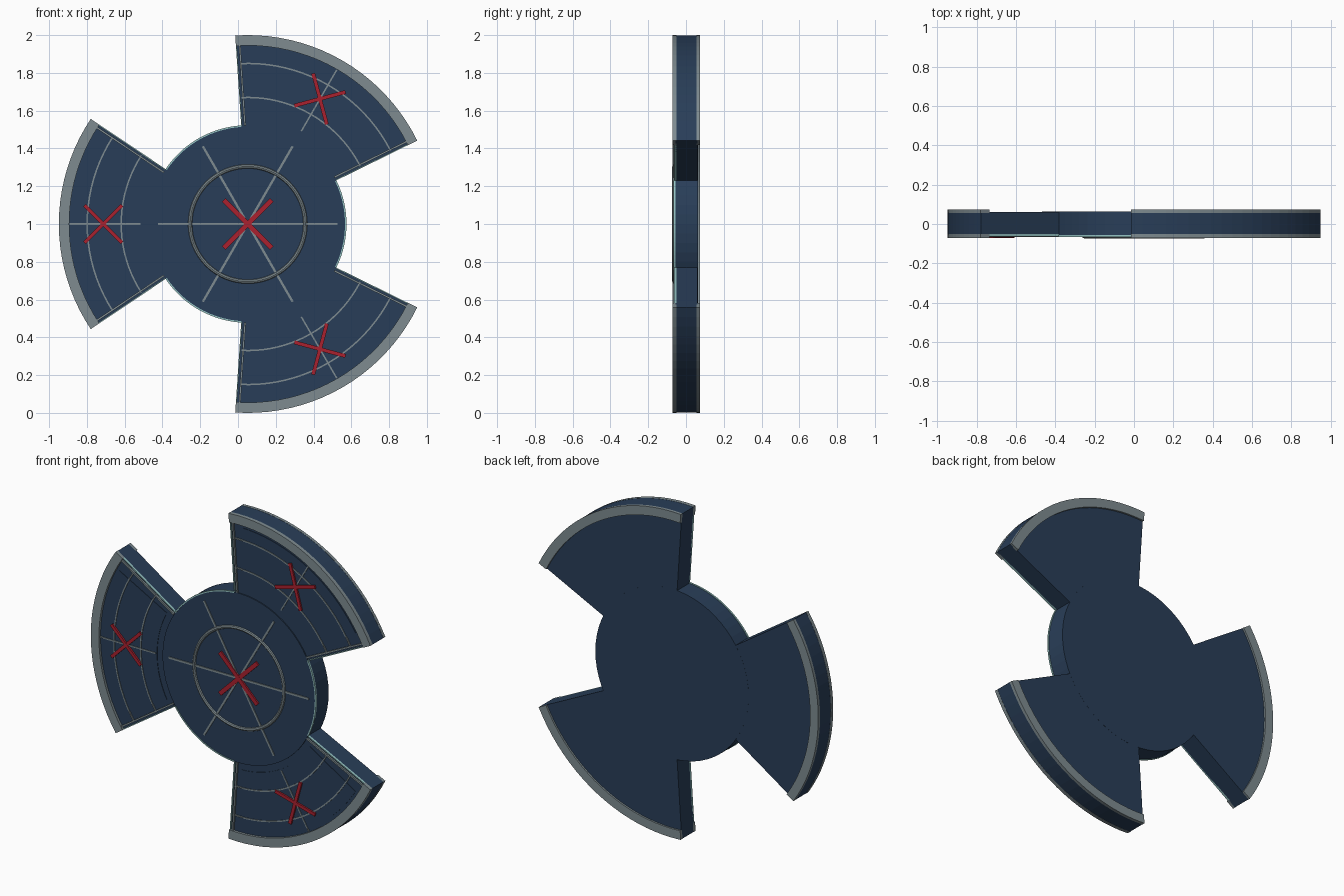
import bpy, bmesh
from math import sin, cos, pi, radians
from mathutils import Matrix, Vector

if "Cube" in bpy.data.objects:
    bpy.data.objects.remove(bpy.data.objects["Cube"])

CX, CZ = 0.0515, 1.0          # hub centre
HALF = 33.8                   # half angle of one blade
BLADES = {"upper": 60, "left": 180, "lower": 300}


def material(name, rgb):
    m = bpy.data.materials.new(name)
    m.diffuse_color = (*rgb, 1)
    m.use_nodes = True
    m.node_tree.nodes["Principled BSDF"].inputs["Base Color"].default_value = m.diffuse_color
    return m


BLUE = material("navy", (0.022, 0.048, 0.098))
GREY = material("trim_grey", (0.21, 0.26, 0.28))
RED = material("red", (0.40, 0.015, 0.028))
TEAL = material("teal", (0.30, 0.55, 0.55))


def finish(bm, name, mat):
    bmesh.ops.recalc_face_normals(bm, faces=bm.faces)
    me = bpy.data.meshes.new(name)
    bm.to_mesh(me)
    bm.free()
    me.materials.append(mat)
    ob = bpy.data.objects.new(name, me)
    bpy.context.collection.objects.link(ob)
    return ob


def polar(r, deg, y):
    a = radians(deg)
    return Vector((CX + r * cos(a), y, CZ + r * sin(a)))


def sector(name, r0, r1, a0, a1, y0, y1, mat, n=20):
    """Solid ring segment between two radii and two angles."""
    bm = bmesh.new()
    rows = []
    for i in range(n + 1):
        a = a0 + (a1 - a0) * i / n
        rows.append([bm.verts.new(polar(r, a, y))
                     for r, y in ((r0, y0), (r1, y0), (r1, y1), (r0, y1))])
    for p, q in zip(rows, rows[1:]):
        for k in range(4):
            bm.faces.new((p[k], p[(k + 1) % 4], q[(k + 1) % 4], q[k]))
    bm.faces.new(rows[0])
    bm.faces.new(rows[-1])
    return finish(bm, name, mat)


def bar(name, centre, deg, length, width, y0, y1, mat):
    """Straight box lying in the front plane at an angle."""
    bm = bmesh.new()
    centre = Vector((centre.x, (y0 + y1) / 2, centre.z))
    mtx = (Matrix.Translation(centre) @ Matrix.Rotation(-radians(deg), 4, 'Y')
           @ Matrix.Diagonal((length, y1 - y0, width, 1)))
    bmesh.ops.create_cube(bm, size=1, matrix=mtx)
    return finish(bm, name, mat)


def cross(name, centre, deg, length, width, y0):
    for k, off in enumerate((45, -45)):
        bar(f"{name}_{k}", centre, deg + off, length, width, y0 - 0.001 * k, -0.05, RED)


# Hub disc
bm = bmesh.new()
bmesh.ops.create_cone(bm, cap_ends=True, segments=64, radius1=0.52, radius2=0.52, depth=0.125,
                      matrix=Matrix.Translation((CX, 0, CZ)) @ Matrix.Rotation(pi / 2, 4, 'X'))
hub = finish(bm, "hub", BLUE)

# Hub ring and crossing spokes
bpy.ops.mesh.primitive_torus_add(location=(CX, -0.062, CZ), rotation=(pi / 2, 0, 0),
                                 major_radius=0.305, minor_radius=0.011,
                                 major_segments=64, minor_segments=8)
ring = bpy.context.object
ring.name = "hub_ring"
ring.data.materials.append(GREY)
bpy.ops.object.shade_smooth_by_angle()
for i in range(3):
    bar(f"hub_spoke_{i}", Vector((CX, 0, CZ)), 60 * i, 0.95, 0.012, -0.067, -0.055, GREY)
cross("hub_cross", Vector((CX, 0, CZ)), 0, 0.36, 0.026, -0.071)

for side, mid in BLADES.items():
    a0, a1 = mid - HALF, mid + HALF
    # Blade body with raised panel
    sector(f"{side}_blade", 0.51, 0.999, a0, a1, -0.056, 0.062, BLUE)
    sector(f"{side}_panel", 0.56, 0.925, mid - 28.3, mid + 28.3, -0.059, -0.05, BLUE)
    # Outer rims, front and back
    sector(f"{side}_front_rim", 0.945, 1.0, a0, a1, -0.072, -0.05, GREY)
    sector(f"{side}_back_rim", 0.945, 1.0, a0, a1, 0.055, 0.073, GREY)
    # Thin arc lines and centre line
    for r in (0.67, 0.85):
        sector(f"{side}_arc_line", r - 0.004, r + 0.004, a0 + 1, a1 - 1, -0.063, -0.05, GREY)
    bar(f"{side}_centre_line", polar(0.755, mid, 0), mid, 0.375, 0.008, -0.063, -0.05, GREY)
    # Edge rails and teal edge strips
    for s in (-1, 1):
        edge = mid + s * HALF
        for name, inset, w, y, mat in (("rail", 0.020, 0.010, -0.066, GREY),
                                       ("edge_strip", 0.003, 0.006, -0.064, TEAL)):
            normal = Vector((-sin(radians(edge)), 0, cos(radians(edge)))) * -s * inset
            bar(f"{side}_{name}", polar(0.733, edge, 0) + normal, edge, 0.424, w, y, -0.05, mat)
    cross(f"{side}_cross", polar(0.765, mid, 0), mid, 0.28, 0.02, -0.069)
    # Teal strip along the open hub edge after this blade
    sector(f"{side}_hub_strip", 0.515, 0.523, a1, mid + 120 - HALF, -0.065, -0.055, TEAL)
